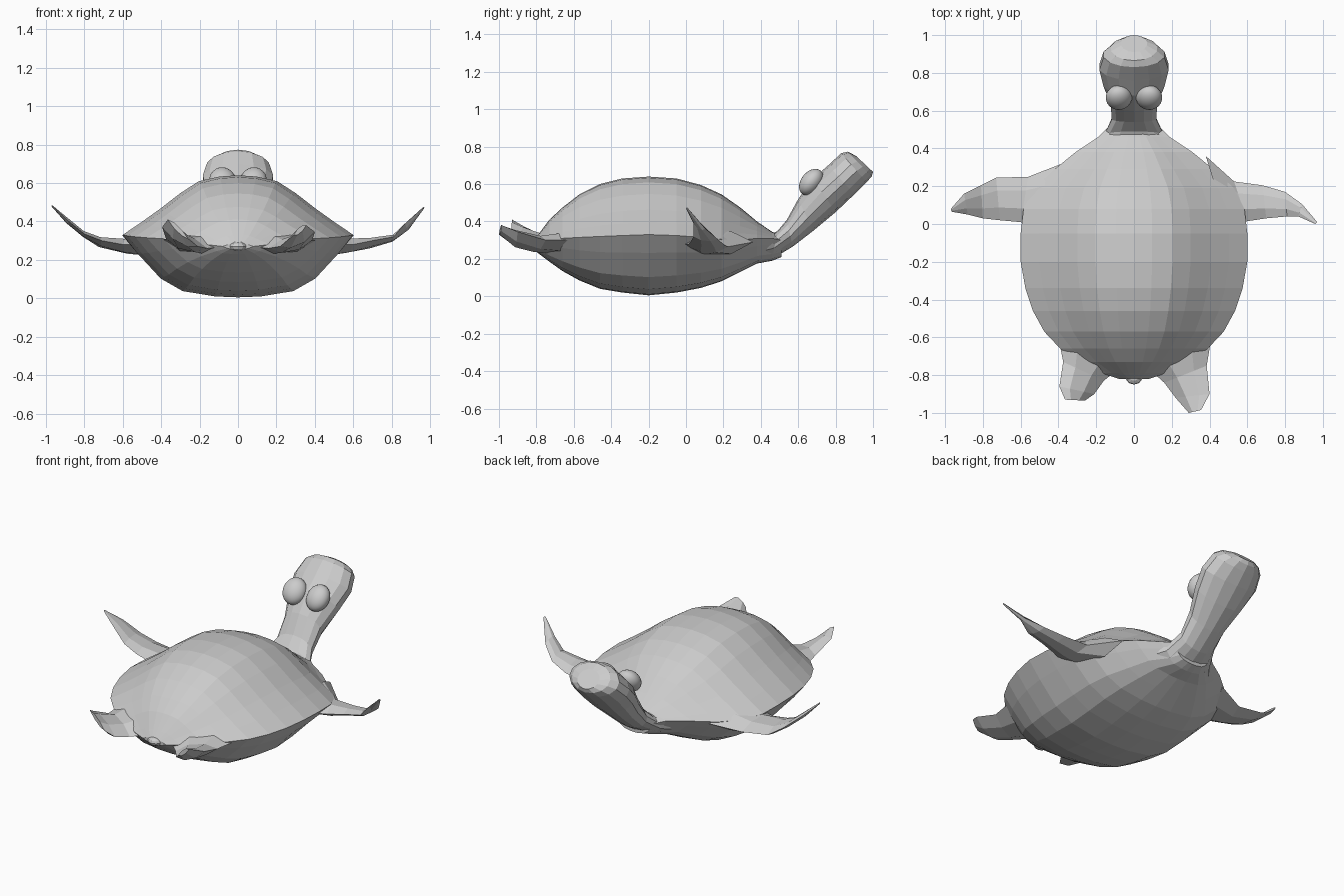
import bpy, bmesh, math
from mathutils import Vector


def loft(name, rings):
    """Skin closed rings of points into one flat-shaded solid."""
    bm = bmesh.new()
    loops = [[bm.verts.new(p) for p in r] for r in rings]
    n = len(loops[0])
    for a, b in zip(loops, loops[1:]):
        for i in range(n):
            j = (i + 1) % n
            bm.faces.new((a[i], a[j], b[j], b[i]))
    bm.faces.new(loops[0])
    bm.faces.new(loops[-1])
    bmesh.ops.remove_doubles(bm, verts=bm.verts, dist=0.0005)
    bmesh.ops.recalc_face_normals(bm, faces=bm.faces)
    me = bpy.data.meshes.new(name)
    bm.to_mesh(me)
    bm.free()
    ob = bpy.data.objects.new(name, me)
    bpy.context.collection.objects.link(ob)
    return ob


def ball(name, loc, scale, rot=(0, 0, 0), seg=24, rings=14, smooth=True):
    bpy.ops.mesh.primitive_uv_sphere_add(segments=seg, ring_count=rings, radius=1,
                                         location=loc, rotation=rot)
    ob = bpy.context.object
    ob.name = name
    ob.scale = scale
    if smooth:
        bpy.ops.object.shade_smooth()


# Shell and belly: (y, half width, belly z, rim z, top z)
stations = [
    (0.51, 0.14, 0.21, 0.30, 0.33), (0.46, 0.19, 0.19, 0.31, 0.345),
    (0.38, 0.31, 0.175, 0.31, 0.40), (0.29, 0.42, 0.13, 0.30, 0.475),
    (0.19, 0.53, 0.08, 0.305, 0.545), (0.08, 0.585, 0.045, 0.315, 0.595),
    (-0.05, 0.60, 0.02, 0.325, 0.63), (-0.20, 0.60, 0.005, 0.33, 0.64),
    (-0.34, 0.575, 0.02, 0.325, 0.63), (-0.46, 0.535, 0.04, 0.32, 0.60),
    (-0.57, 0.475, 0.085, 0.315, 0.545), (-0.66, 0.39, 0.135, 0.31, 0.475),
    (-0.73, 0.29, 0.185, 0.295, 0.41), (-0.79, 0.17, 0.23, 0.28, 0.33),
    (-0.82, 0.08, 0.255, 0.27, 0.29),
]
dome = [(1, 0), (0.84, 0.21), (0.68, 0.43), (0.50, 0.70), (0.34, 0.90), (0.16, 0.98)]
belly = [(0.20, 0.985), (0.48, 0.90), (0.67, 0.70), (0.87, 0.30)]
rings = []
for y, w, lo, rim, hi in stations:
    right_up = [(w * x, y, rim + (hi - rim) * f) for x, f in dome]
    right_low = [(w * x, y, rim + (lo - rim) * f) for x, f in belly]
    left_up = [(-x, yy, z) for x, yy, z in reversed(right_up)]
    left_low = [(-x, yy, z) for x, yy, z in reversed(right_low)]
    rings.append(right_up + [(0, y, hi)] + left_up + left_low + [(0, y, lo)] + right_low)
loft("shell_body", rings)

# Neck and head: (upper y, upper z, lower y, lower z, half width)
neck = [
    (0.45, 0.33, 0.40, 0.19, 0.20), (0.49, 0.35, 0.46, 0.20, 0.16),
    (0.54, 0.41, 0.57, 0.265, 0.122), (0.60, 0.52, 0.68, 0.35, 0.125),
    (0.68, 0.63, 0.80, 0.45, 0.165), (0.76, 0.70, 0.90, 0.545, 0.188),
    (0.83, 0.765, 0.965, 0.61, 0.165), (0.865, 0.773, 0.993, 0.64, 0.125),
    (0.91, 0.75, 1.0, 0.665, 0.07),
]
rings = []
for ty, tz, by, bz, w in neck:
    ring = []
    for i in range(14):
        a = 2 * math.pi * i / 14
        c, s = math.cos(a), math.sin(a)
        ring.append((w * s, (ty + by) / 2 + (ty - by) / 2 * c,
                     (tz + bz) / 2 + (tz - bz) / 2 * c))
    rings.append(ring)
loft("neck_head", rings)

# Eyes and tail
for side, tag in ((1, "right"), (-1, "left")):
    ball("eye_" + tag, (side * 0.08, 0.67, 0.61), (0.07, 0.08, 0.055),
         (math.radians(52), 0, side * math.radians(-8)))
ball("tail", (0, -0.81, 0.27), (0.045, 0.04, 0.025), seg=10, rings=6, smooth=False)


def flipper(name, sections):
    """Each section: one edge point, the other edge point, thickness."""
    rings = []
    for p, q, t in sections:
        p, q, up = Vector(p), Vector(q), Vector((0, 0, t / 2))
        a, b = p.lerp(q, 0.3), p.lerp(q, 0.7)
        rings.append([p, a + up, b + up, q, b - up, a - up])
    loft(name, rings)


# Flippers, each posed a little differently
flipper("front_flipper_right", [
    ((0.38, 0.36, 0.29), (0.50, -0.03, 0.28), 0.12),
    ((0.53, 0.225, 0.265), (0.60, 0.015, 0.28), 0.07),
    ((0.68, 0.205, 0.275), (0.70, 0.03, 0.30), 0.045),
    ((0.80, 0.17, 0.305), (0.81, 0.04, 0.32), 0.03),
    ((0.89, 0.105, 0.36), (0.87, 0.04, 0.39), 0.03),
    ((0.97, 0.01, 0.47), (0.96, 0.0, 0.47), 0.008)])
flipper("front_flipper_left", [
    ((-0.38, 0.32, 0.29), (-0.50, -0.03, 0.28), 0.12),
    ((-0.56, 0.25, 0.26), (-0.60, 0.01, 0.28), 0.07),
    ((-0.73, 0.245, 0.285), (-0.71, 0.02, 0.30), 0.045),
    ((-0.81, 0.205, 0.335), (-0.80, 0.03, 0.335), 0.03),
    ((-0.90, 0.16, 0.41), (-0.88, 0.05, 0.40), 0.03),
    ((-0.97, 0.08, 0.48), (-0.965, 0.065, 0.48), 0.008)])
flipper("rear_flipper_right", [
    ((0.41, -0.60, 0.30), (0.06, -0.75, 0.27), 0.10),
    ((0.385, -0.75, 0.30), (0.16, -0.84, 0.26), 0.07),
    ((0.40, -0.90, 0.345), (0.22, -0.92, 0.27), 0.06),
    ((0.355, -0.985, 0.38), (0.29, -1.0, 0.33), 0.03)])
flipper("rear_flipper_left", [
    ((-0.40, -0.60, 0.30), (-0.06, -0.75, 0.27), 0.10),
    ((-0.375, -0.73, 0.31), (-0.16, -0.83, 0.26), 0.07),
    ((-0.395, -0.86, 0.37), (-0.21, -0.90, 0.27), 0.06),
    ((-0.365, -0.93, 0.41), (-0.26, -0.935, 0.31), 0.03)])
